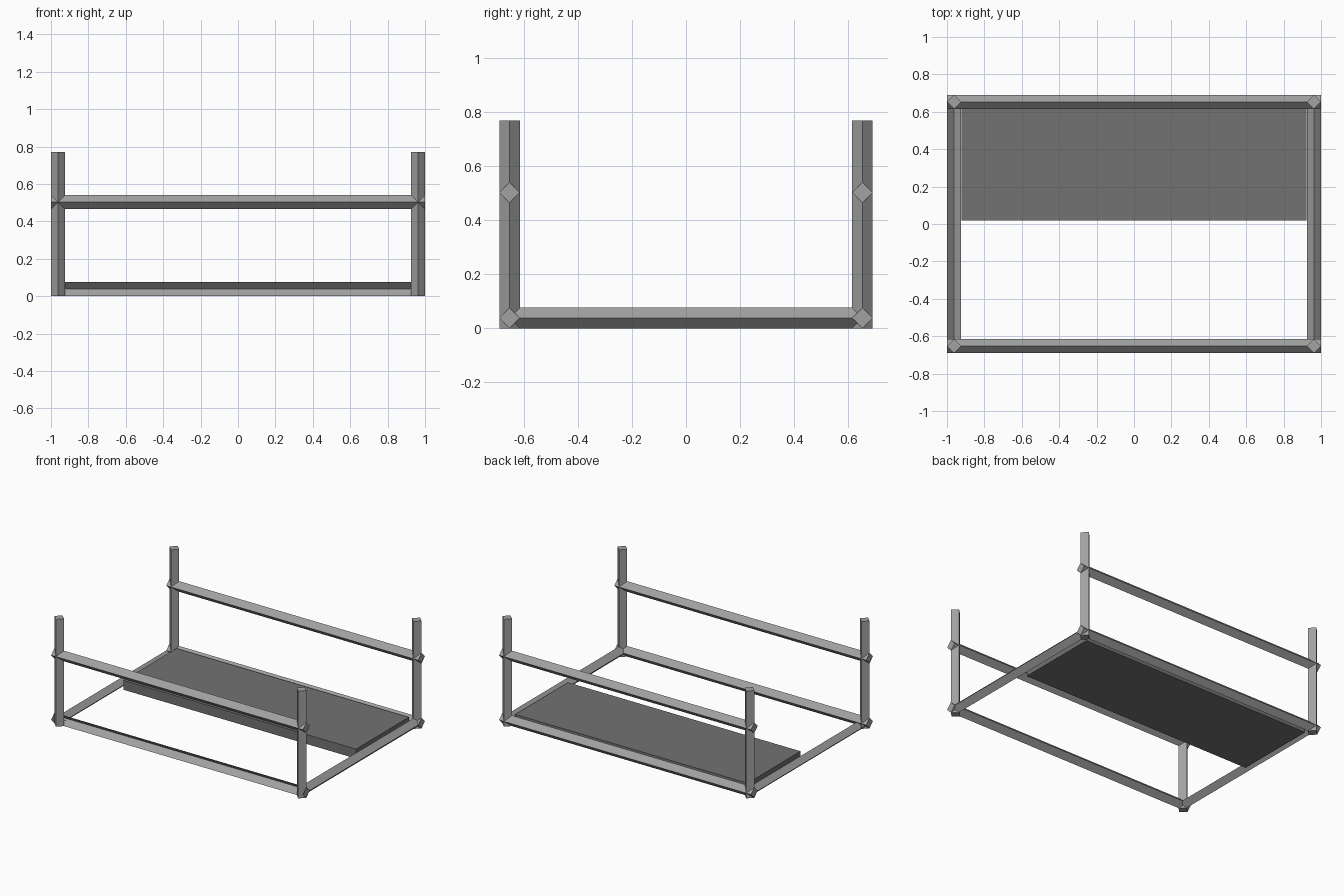
import bpy, bmesh, math
from mathutils import Vector

if "Cube" in bpy.data.objects:
    bpy.data.objects.remove(bpy.data.objects["Cube"])

R = 0.038                      # half diagonal of the diamond bars
PX, PY, H = 0.962, 0.653, 0.77  # post centres and height


def material(name, v):
    m = bpy.data.materials.new(name)
    m.diffuse_color = (v, v, v, 1)
    m.use_nodes = True
    m.node_tree.nodes["Principled BSDF"].inputs["Base Color"].default_value = m.diffuse_color
    return m


bar_grey = material("bar grey", 0.36)
board_grey = material("board dark grey", 0.17)


def finish(name, bm, mat):
    mesh = bpy.data.meshes.new(name)
    bm.to_mesh(mesh)
    bm.free()
    mesh.materials.append(mat)
    obj = bpy.data.objects.new(name, mesh)
    bpy.context.collection.objects.link(obj)


def bar(name, a, b, open_dir=None):
    """Diamond bar from a to b; sides facing open_dir are left open."""
    a, b = Vector(a), Vector(b)
    axis = (b - a).normalized()
    u = Vector((0, 0, 1)) if abs(axis.z) < 0.5 else Vector((1, 0, 0))
    v = axis.cross(u)
    bm = bmesh.new()
    ring = [u * R, v * R, -u * R, -v * R]
    lo = [bm.verts.new(a + p) for p in ring]
    hi = [bm.verts.new(b + p) for p in ring]
    bm.faces.new(lo[::-1])
    bm.faces.new(hi)
    for i in range(4):
        j = (i + 1) % 4
        bm.faces.new((lo[i], lo[j], hi[j], hi[i]))
    bm.normal_update()
    if open_dir:
        d = Vector(open_dir)
        gone = [f for f in bm.faces if f.normal.dot(d) > 0.5]
        bmesh.ops.delete(bm, geom=gone, context='FACES_ONLY')
    finish(name, bm, bar_grey)


# corner posts
for sx, xn in ((-1, "left"), (1, "right")):
    for sy, yn in ((-1, "front"), (1, "back")):
        bar(f"{yn}_{xn}_post", (sx * PX, sy * PY, 0), (sx * PX, sy * PY, H))

# long rails, low and high; the low front rail is an open channel
for sy, yn in ((-1, "front"), (1, "back")):
    bar(f"{yn}_upper_rail", (-1, sy * PY, 0.503), (1, sy * PY, 0.503))
    bar(f"{yn}_lower_rail", (-1, sy * PY, R), (1, sy * PY, R),
        (0, -1, 0) if sy < 0 else None)

# short side rails; the left one is open on top
bar("left_side_rail", (-PX, -PY, R), (-PX, PY, R), (0, 0, 1))
bar("right_side_rail", (PX, -PY, R), (PX, PY, R))

# shelf board over the back half
bm = bmesh.new()
bmesh.ops.create_cube(bm, size=1)
bmesh.ops.scale(bm, vec=(1.846, 0.6, 0.068), verts=bm.verts)
bmesh.ops.translate(bm, vec=(0, 0.32, 0.038), verts=bm.verts)
finish("shelf_board", bm, board_grey)
